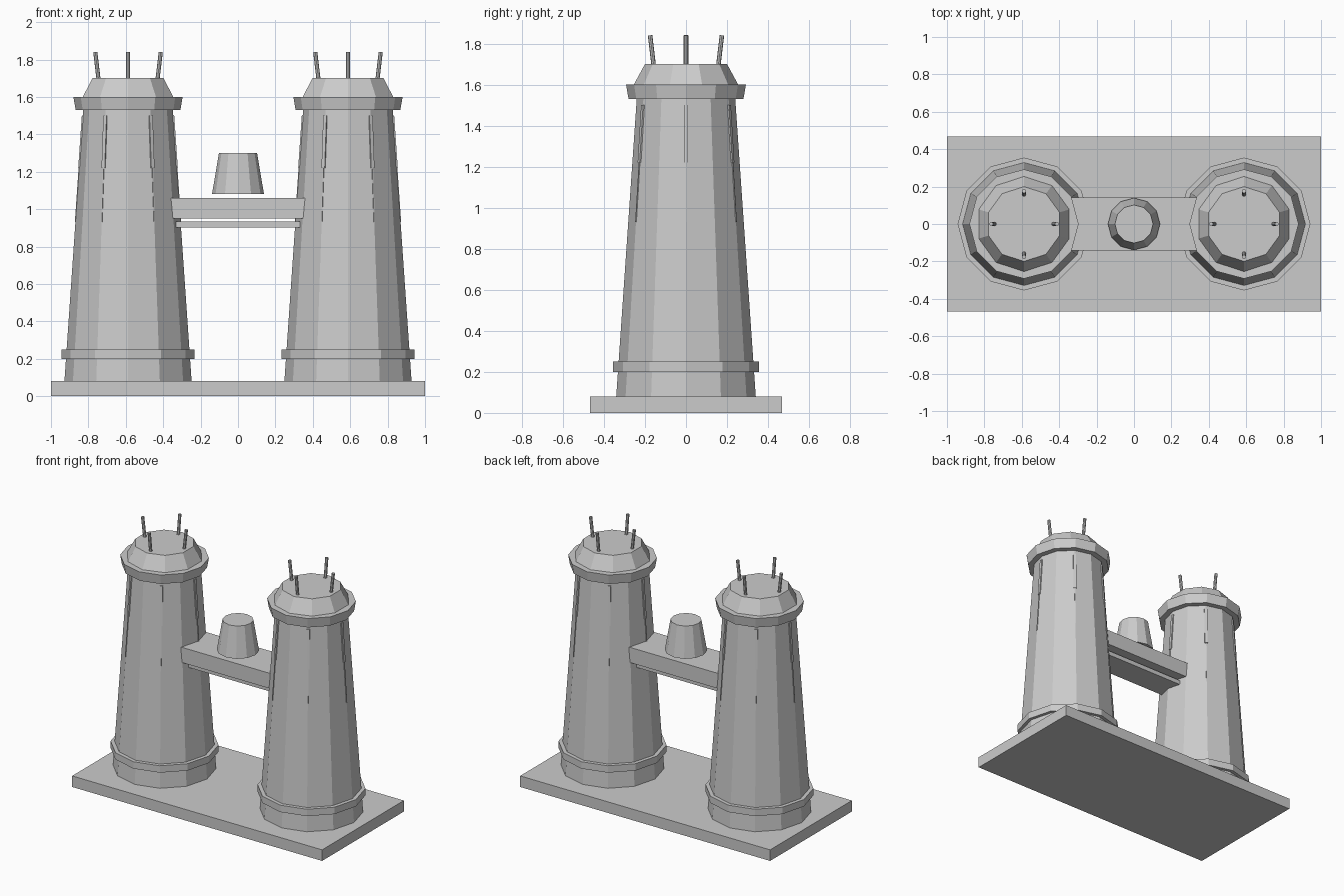
import bpy, bmesh, math
from mathutils import Vector, Matrix

cube = bpy.data.objects.get("Cube")
if cube:
    bpy.data.objects.remove(cube, do_unlink=True)

GREY = (0.6, 0.6, 0.6, 1)
grey = bpy.data.materials.new("plain_grey")
grey.use_nodes = True
grey.diffuse_color = GREY
grey.node_tree.nodes["Principled BSDF"].inputs["Base Color"].default_value = GREY


def finish(name, bm):
    bmesh.ops.recalc_face_normals(bm, faces=bm.faces[:])
    mesh = bpy.data.meshes.new(name)
    bm.to_mesh(mesh)
    bm.free()
    mesh.materials.append(grey)
    obj = bpy.data.objects.new(name, mesh)
    bpy.context.collection.objects.link(obj)
    return obj


def lathe(name, profile, sides, x=0, turn=0):
    """Flat-sided solid from (radius, height) pairs, capped at both ends."""
    bm = bmesh.new()
    rings = []
    for r, z in profile:
        angles = [turn + math.tau * i / sides for i in range(sides)]
        rings.append([bm.verts.new((x + r * math.cos(a), r * math.sin(a), z)) for a in angles])
    for low, high in zip(rings, rings[1:]):
        for i in range(sides):
            j = (i + 1) % sides
            bm.faces.new((low[i], low[j], high[j], high[i]))
    bm.faces.new(rings[0])
    bm.faces.new(rings[-1])
    return finish(name, bm)


def box(name, size, z):
    bm = bmesh.new()
    bmesh.ops.create_cube(bm, size=1)
    bmesh.ops.scale(bm, vec=size, verts=bm.verts)
    bmesh.ops.translate(bm, vec=(0, 0, z), verts=bm.verts)
    return finish(name, bm)


def strut(name, start, end, x, angle, width, depth, sides=4):
    """Straight bar between two (radius, height) points, turned about a tower axis."""
    a, b = Vector((start[0], 0, start[1])), Vector((end[0], 0, end[1]))
    axis = b - a
    bm = bmesh.new()
    if sides == 4:
        bmesh.ops.create_cube(bm, size=1)
    else:
        bmesh.ops.create_cone(bm, cap_ends=True, segments=sides, radius1=0.5, radius2=0.5, depth=1)
    bmesh.ops.scale(bm, vec=(depth, width, axis.length), verts=bm.verts)
    lean = Matrix.Rotation(math.atan2(axis.x, axis.z), 4, "Y")
    place = Matrix.Translation((x, 0, 0)) @ Matrix.Rotation(angle, 4, "Z")
    bm.transform(place @ Matrix.Translation((a + b) / 2) @ lean)
    return finish(name, bm)


def wall_radius(z):
    return 0.34 - 0.1 * (z - 0.08) / 1.45


# Ground slab
box("base_slab", (2, 0.934, 0.08), 0.04)

# Twin towers
for side, x in (("left", 0.588), ("right", -0.588)):
    lathe(side + "_tower_body", [(0.34, 0.08), (0.24, 1.53)], 12, x)
    lathe(side + "_tower_foot_ring", [(0.355, 0.2), (0.355, 0.25)], 12, x)
    lathe(side + "_tower_cap_ring", [(0.28, 1.53), (0.292, 1.6)], 12, x)
    lathe(side + "_tower_roof", [(0.254, 1.6), (0.2, 1.7)], 10, x, math.pi / 2)

    # Ribs on the wall: a wide upper bar over a thin long one
    for i in range(6):
        angle = math.tau * i / 6
        for kind, low, width, depth in (("wide", 1.22, 0.02, 0.01), ("thin", 0.93, 0.006, 0.006)):
            strut(f"{side}_{kind}_rib_{i + 1}", (wall_radius(low), low),
                  (wall_radius(1.5), 1.5), x, angle, width, depth)

    # Rods standing on the roof
    for i in range(4):
        strut(f"{side}_roof_rod_{i + 1}", (0.156, 1.68), (0.175, 1.84), x,
              math.pi / 2 * i, 0.022, 0.022, 8)

# Bridge between the towers
box("bridge_beam", (0.8, 0.285, 0.11), 1.005)
box("bridge_lower_plate", (0.72, 0.19, 0.032), 0.918)
lathe("bridge_turret", [(0.139, 1.08), (0.102, 1.3)], 12)
